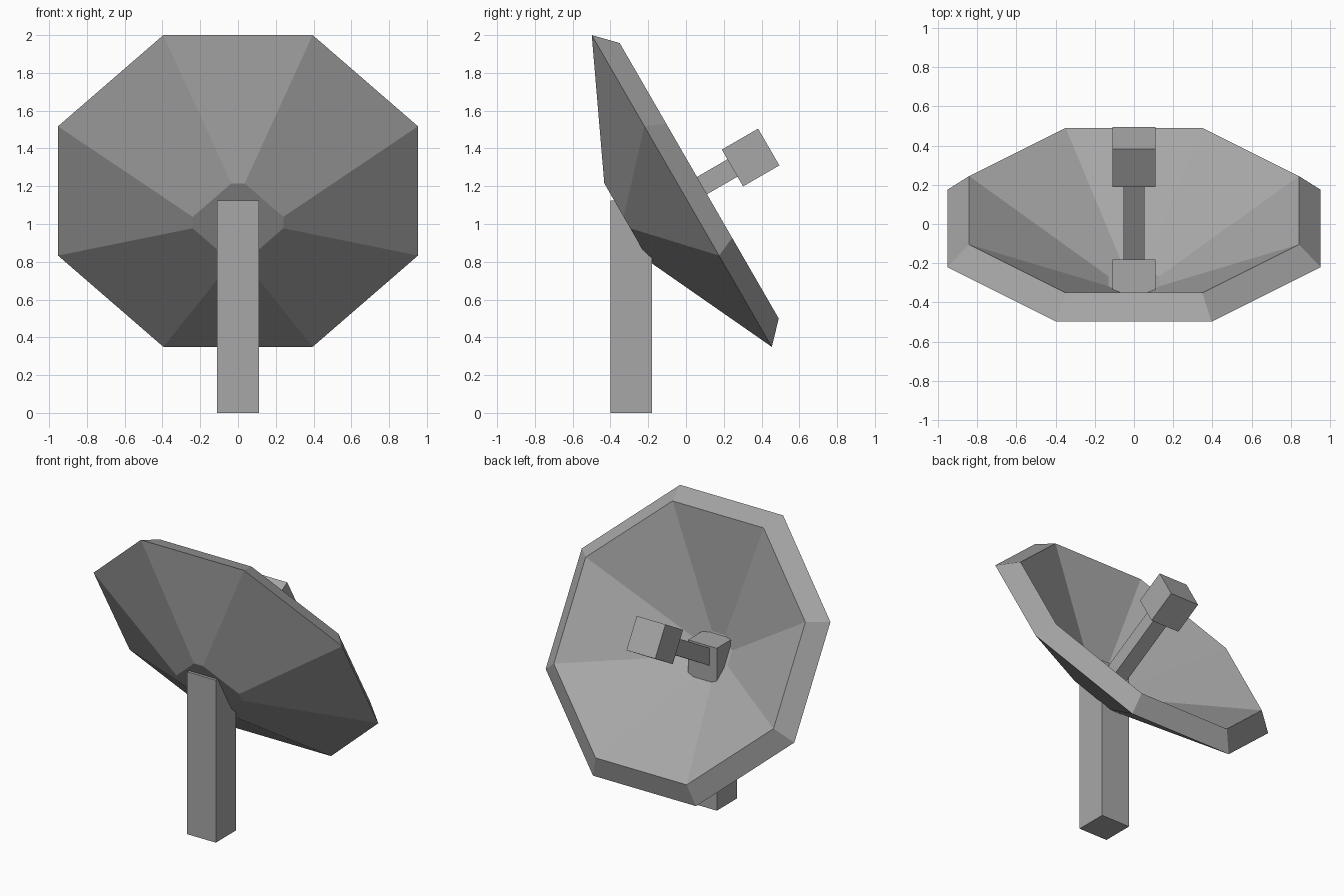
import bpy, bmesh, math
from mathutils import Matrix, Vector

if "Cube" in bpy.data.objects:
    bpy.data.objects.remove(bpy.data.objects["Cube"])

grey = bpy.data.materials.new("mid_grey")
grey.diffuse_color = (0.39, 0.39, 0.39, 1)
grey.use_nodes = True
grey.node_tree.nodes["Principled BSDF"].inputs["Base Color"].default_value = grey.diffuse_color

# Tilted frame: local z is the dish axis (back and up), local y runs up the dish
TILT = Matrix.Rotation(math.radians(-60), 4, 'X')


def finish(name, bm, matrix):
    bm.transform(matrix)
    bmesh.ops.recalc_face_normals(bm, faces=bm.faces[:])
    mesh = bpy.data.meshes.new(name)
    bm.to_mesh(mesh)
    bm.free()
    mesh.materials.append(grey)
    obj = bpy.data.objects.new(name, mesh)
    bpy.context.collection.objects.link(obj)
    return obj


def box(name, size, centre, frame=Matrix()):
    bm = bmesh.new()
    bmesh.ops.create_cube(bm, size=1)
    finish(name, bm, Matrix.Translation(centre) @ frame @ Matrix.Diagonal((*size, 1)))


def octagon(bm, apothem, half_side, depth):
    a, h = apothem, half_side
    points = [(a, -h), (a, h), (h, a), (-h, a), (-a, h), (-a, -h), (-h, -a), (h, -a)]
    return [bm.verts.new((x, y, depth)) for x, y in points]


# Dish: eight-sided shell lofted from back plate, over the rim, to the inner floor
bm = bmesh.new()
rings = [octagon(bm, *r) for r in (
    (0.24, 0.035, -0.335),
    (0.953, 0.395, 0.0),
    (0.842, 0.349, 0.107),
    (0.13, 0.05, -0.312),
)]
for lower, upper in zip(rings, rings[1:]):
    for i in range(8):
        j = (i + 1) % 8
        bm.faces.new((lower[i], lower[j], upper[j], upper[i]))
bm.faces.new(rings[0])
bm.faces.new(rings[-1])
finish("dish", bm, Matrix.Translation((0, -0.0225, 1.175)) @ TILT)

# Upright post, its top poking through the dish
box("post", (0.22, 0.22, 1.125), (0, -0.29, 0.5625))

# Receiver cube and the arm that carries it, both along the dish axis
receiver = Vector((0, 0.342, 1.352))
axis = TILT.to_3x3() @ Vector((0, 0, 1))
box("receiver", (0.22, 0.225, 0.222), receiver, TILT)
box("receiver_arm", (0.106, 0.106, 0.68), receiver - axis * 0.36, TILT)
